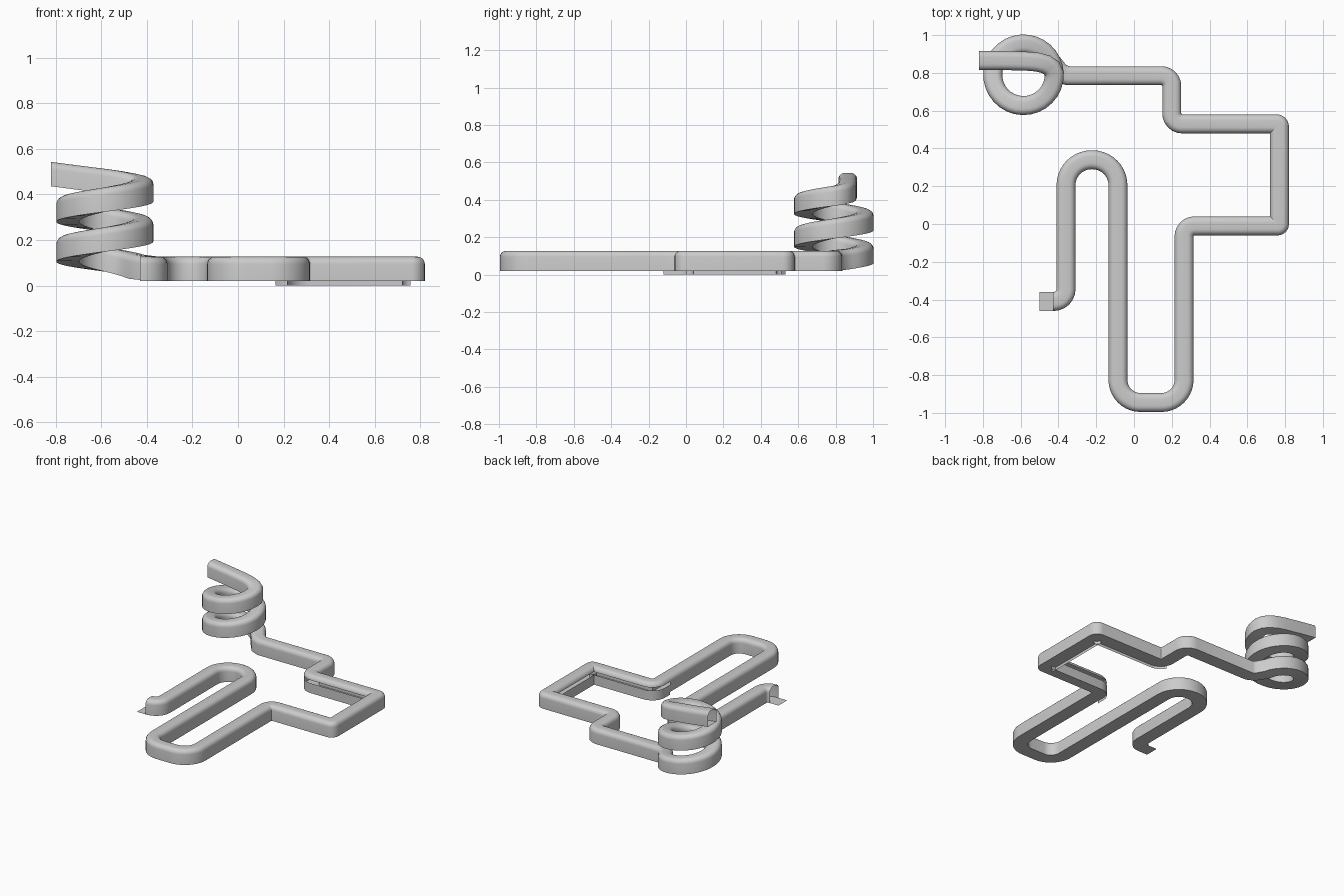
import bpy, math
from mathutils import Vector

if "Cube" in bpy.data.objects:
    bpy.data.objects.remove(bpy.data.objects["Cube"])

W = 0.05      # half width of the tunnel
BASE = 0.02   # floor height of the level part

# plan of the level run: x, y, corner radius
corners = [(-0.50, -0.41, 0), (-0.43, -0.41, 0), (-0.36, -0.41, 0.065),
           (-0.36, 0.34, 0.135), (-0.085, 0.34, 0.135),
           (-0.085, -0.945, 0.12), (0.265, -0.945, 0.12),
           (0.265, -0.12, 0), (0.265, -0.01, 0.055), (0.77, -0.01, 0.01),
           (0.77, 0.53, 0.015), (0.20, 0.53, 0.055), (0.20, 0.785, 0.055),
           (-0.35, 0.785, 0)]


def fillet(pts):
    """Rounded plan path; also gives the first and last index of each corner."""
    out, spans = [], []
    for i, (x, y, r) in enumerate(pts):
        p = Vector((x, y))
        first = len(out)
        if r == 0:
            out.append(p)
        else:
            a = (Vector(pts[i - 1][:2]) - p).normalized()
            b = (Vector(pts[i + 1][:2]) - p).normalized()
            c = p + (a + b) * r
            n = 10 if r > 0.1 else 6
            for k in range(n + 1):
                t = math.pi / 2 * k / n
                out.append(c - b * r * math.cos(t) - a * r * math.sin(t))
        spans.append((first, len(out) - 1))
    return out, spans


plan, spans = fillet(corners)
path = [Vector((p.x, p.y, BASE)) for p in plan]

# spiral, two turns, then a straight outlet
cx, cy, R = -0.585, 0.79, 0.163
steps = 60
path.append(Vector((-0.39, 0.80, 0.024)))
for k in range(steps + 1):
    a = math.radians(25 + (722 - 25) * k / steps)
    z = BASE + 0.01 + 0.175 * (math.degrees(a) - 25) / 360
    path.append(Vector((cx + R * math.cos(a), cy + R * math.sin(a), z)))
path += [Vector(p) for p in [(-0.436, 0.825, 0.378), (-0.465, 0.845, 0.386),
                             (-0.51, 0.857, 0.395), (-0.57, 0.862, 0.404),
                             (-0.69, 0.865, 0.419), (-0.82, 0.865, 0.436)]]

# mitred sideways direction at every path point
sides = []
for i, p in enumerate(path):
    d1 = (p - path[max(i - 1, 0)]).xy
    d2 = (path[min(i + 1, len(path) - 1)] - p).xy
    d1 = (d1 if d1.length else d2).normalized()
    d2 = (d2 if d2.length else d1).normalized()
    t = (d1 + d2).normalized()
    sides.append(Vector((-t.y, t.x, 0)) / max(t.dot(d1), 0.6))


def sweep(name, profile, start, end):
    """Carry an open profile (sideways, up) along part of the path."""
    n = len(profile)
    verts, faces = [], []
    for i in range(start, end + 1):
        for u, h in profile:
            verts.append(path[i] + sides[i] * u + Vector((0, 0, h)))
    for i in range(end - start):
        for j in range(n - 1):
            a = i * n + j
            faces.append((a, a + 1, a + n + 1, a + n))
    me = bpy.data.meshes.new(name)
    me.from_pydata(verts, [], faces)
    ob = bpy.data.objects.new(name, me)
    bpy.context.collection.objects.link(ob)
    bpy.ops.object.select_all(action='DESELECT')
    ob.select_set(True)
    bpy.context.view_layer.objects.active = ob
    bpy.ops.object.shade_smooth_by_angle(angle=math.radians(35))


# tunnel cover profile: straight walls with a rounded roof
r, top = 0.032, 0.107
roof = [(W - r + r * math.cos(math.radians(18 * k)),
         top - r + r * math.sin(math.radians(18 * k))) for k in range(6)]
arch = roof + [(-u, h) for u, h in reversed(roof)]
full = [(W, 0)] + arch + [(-W, 0)]

last = len(path) - 1
gap_a = spans[7][0]          # side opening starts
gap_b = spans[11][1] - 2     # side opening ends

sweep("floor", [(-W, 0), (W, 0)], 0, last)
sweep("lower_cover", full, 1, gap_a)
sweep("open_sided_cover", arch + [(-W, 0)], gap_a, gap_b)
sweep("lowered_side_panel", [(W, -BASE), (W, 0.052)], gap_a, gap_b)
sweep("upper_cover", full, gap_b, last)
